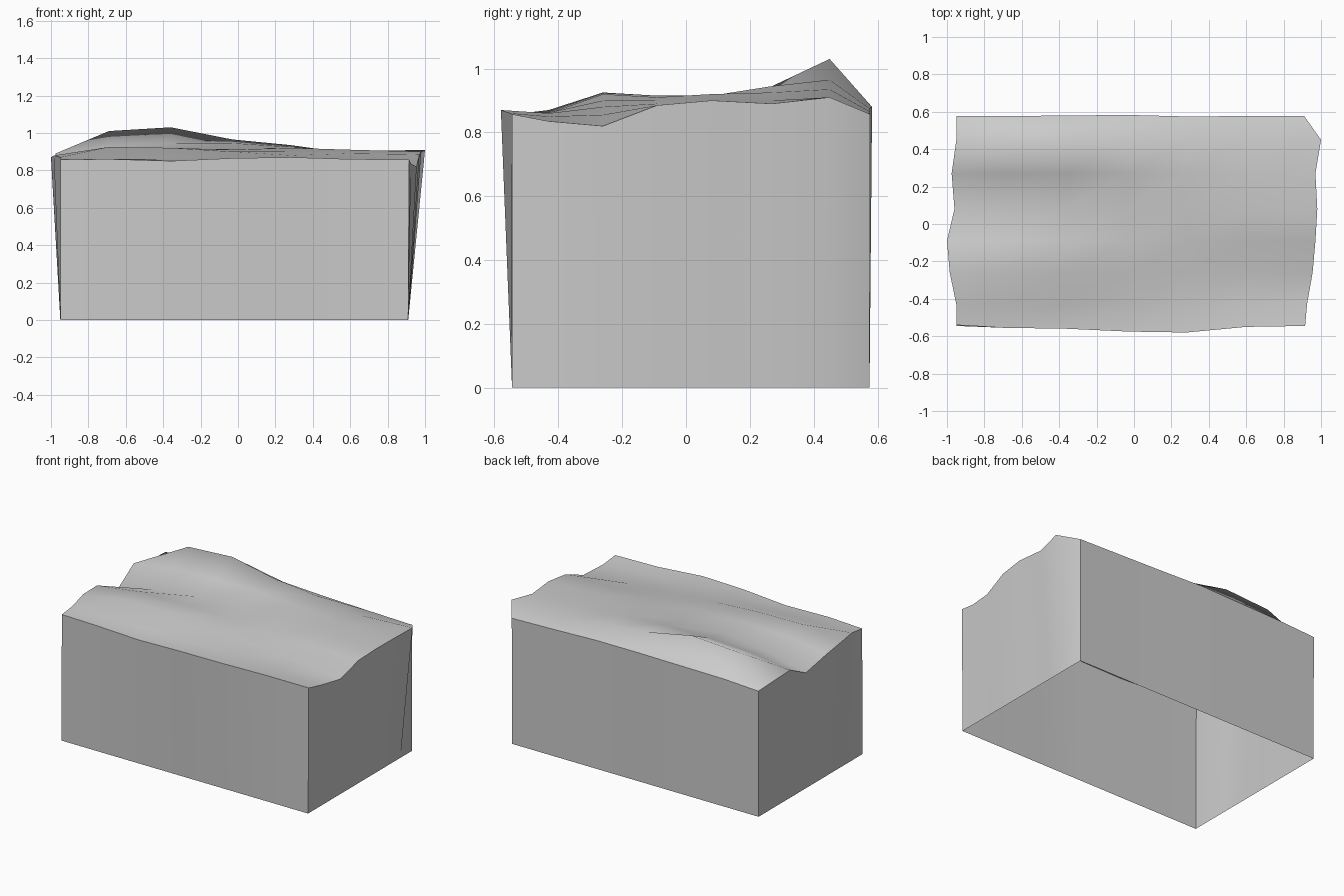
import bpy, bmesh, math

if "Cube" in bpy.data.objects:
    bpy.data.objects.remove(bpy.data.objects["Cube"])

# Control grid for the uneven top: rows run front to back, columns left to right
cols = [-0.95, -0.69, -0.36, -0.03, 0.28, 0.60, 0.91]
rows = [-0.545, -0.43, -0.26, -0.09, 0.08, 0.27, 0.45, 0.575]
heights = [
    [.857, .86, .85, .865, .87, .86, .857],
    [.870, .863, .86, .862, .86, .85, .835],
    [.879, .925, .92, .90, .88, .855, .82],
    [.870, .912, .915, .91, .90, .89, .885],
    [.795, .86, .90, .915, .92, .91, .90],
    [.890, .93, .945, .945, .925, .90, .89],
    [.863, 1.01, 1.03, .965, .935, .89, .91],
    [.857, .87, .875, .88, .875, .865, .857],
]
left_x = [-.95, -.95, -.985, -1.0, -.96, -.975, -.95, -.95]
right_x = [.915, .925, .955, .97, .98, .97, 1.0, .91]
front_y = [-.54, -.555, -.56, -.575, -.58, -.55, -.545]
back_y = [.577, .577, .58, .583, .575, .577, .577]
NX, NY = len(cols), len(rows)


def top_point(i, j):
    x = left_x[j] if i == 0 else right_x[j] if i == NX - 1 else cols[i]
    y = front_y[i] if j == 0 else back_y[i] if j == NY - 1 else rows[j]
    return x, y, heights[j][i]


def make_object(name, bm):
    mesh = bpy.data.meshes.new(name)
    bm.to_mesh(mesh)
    bm.free()
    obj = bpy.data.objects.new(name, mesh)
    bpy.context.collection.objects.link(obj)
    for poly in mesh.polygons:
        poly.use_smooth = True
    return obj


# Wavy top sheet
bm = bmesh.new()
grid = [[bm.verts.new(top_point(i, j)) for i in range(NX)] for j in range(NY)]
for j in range(NY - 1):
    for i in range(NX - 1):
        bm.faces.new((grid[j][i], grid[j][i + 1], grid[j + 1][i + 1], grid[j + 1][i]))
make_object("wavy_top", bm)

# Side walls drop from the uneven rim to a straight rectangular foot, open below
sides = {
    "front_wall": [(i, 0) for i in range(NX)],
    "right_wall": [(NX - 1, j) for j in range(NY)],
    "back_wall": [(i, NY - 1) for i in reversed(range(NX))],
    "left_wall": [(0, j) for j in reversed(range(NY))],
}
for name, path in sides.items():
    bm = bmesh.new()
    upper = [bm.verts.new(top_point(i, j)) for i, j in path]
    lower = [bm.verts.new((cols[i], rows[j], 0)) for i, j in path]
    for k in range(len(path) - 1):
        bm.faces.new((lower[k], lower[k + 1], upper[k + 1], upper[k]))
    make_object(name, bm)
